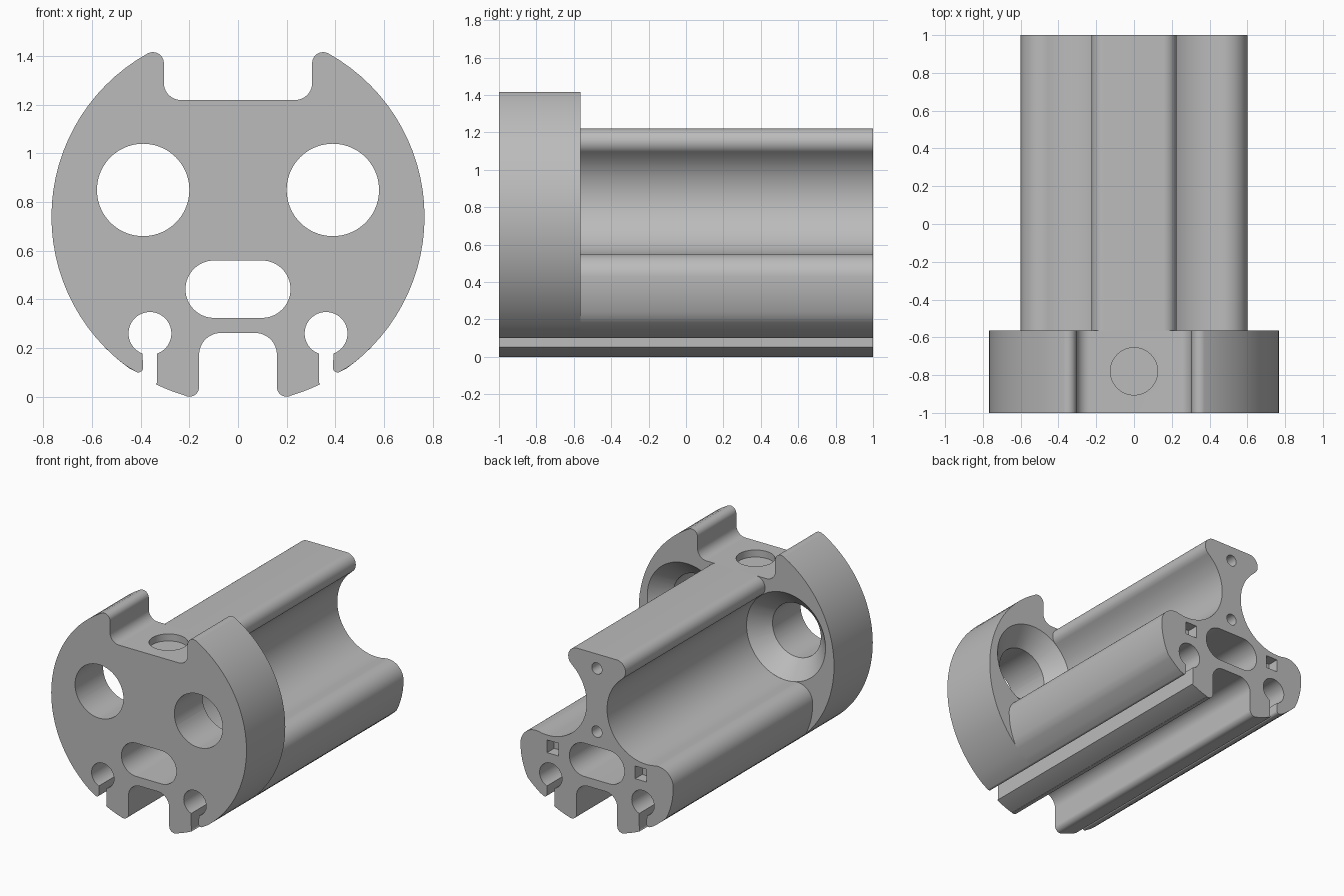
import bpy
import bmesh
from math import sin, cos, radians
from mathutils import Matrix, Vector

cube = bpy.data.objects.get("Cube")
if cube:
    bpy.data.objects.remove(cube, do_unlink=True)

FRONT, STEP, BACK = -1.0, -0.565, 1.0
DISC = (0, 0.74, 0.767)        # outer circle: x, z, radius
BORE = (0.39, 0.85)            # axis of the big side bores

grey = bpy.data.materials.new("plain grey")
grey.use_nodes = True
grey.diffuse_color = (0.5, 0.5, 0.5, 1)
grey.node_tree.nodes["Principled BSDF"].inputs["Base Color"].default_value = (0.5, 0.5, 0.5, 1)


def arc(x, z, r, start, end):
    """Points of an arc in the xz plane, angles in degrees."""
    n = max(6, int(abs(end - start) / 4))
    angles = [radians(start + (end - start) * i / n) for i in range(n + 1)]
    return [(x + r * cos(a), z + r * sin(a)) for a in angles]


def mirrored(half):
    return half + [(-x, z) for x, z in reversed(half)]


def finish(name, bm):
    bmesh.ops.recalc_face_normals(bm, faces=bm.faces)
    mesh = bpy.data.meshes.new(name)
    bm.to_mesh(mesh)
    bm.free()
    mesh.materials.append(grey)
    obj = bpy.data.objects.new(name, mesh)
    bpy.context.collection.objects.link(obj)
    return obj


def extrude(name, outline, y0, y1):
    """Closed xz outline pulled along y."""
    bm = bmesh.new()
    face = bm.faces.new([bm.verts.new((x, y0, z)) for x, z in outline])
    new = bmesh.ops.extrude_face_region(bm, geom=[face])["geom"]
    verts = [v for v in new if isinstance(v, bmesh.types.BMVert)]
    bmesh.ops.translate(bm, verts=verts, vec=(0, y1 - y0, 0))
    return finish(name, bm)


def cone(name, x, z, r0, r1, y0, y1):
    """Cone or cylinder along y."""
    bm = bmesh.new()
    place = Matrix.Translation((x, (y0 + y1) / 2, z)) @ Matrix.Rotation(radians(-90), 4, "X")
    bmesh.ops.create_cone(bm, cap_ends=True, segments=72, radius1=r0, radius2=r1,
                          depth=y1 - y0, matrix=place)
    return finish(name, bm)


def cut(target, cutters):
    """Subtract each cutter from the target, then drop the cutters."""
    bpy.context.view_layer.objects.active = target
    for cutter in cutters:
        cutter.hide_render = True
        mod = target.modifiers.new("cut", "BOOLEAN")
        mod.operation = "DIFFERENCE"
        mod.solver = "EXACT"
        mod.object = cutter
        bpy.ops.object.modifier_apply(modifier=mod.name)
        bpy.data.objects.remove(cutter, do_unlink=True)


def smooth(obj):
    bpy.ops.object.select_all(action="DESELECT")
    obj.select_set(True)
    bpy.context.view_layer.objects.active = obj
    bpy.ops.object.shade_smooth_by_angle(angle=radians(25))


# Underside shared by both parts: clip lip, keyhole, leg, central groove
underside = (
    arc(0.41, 0.12, 0.02, -56.5, -180)
    + arc(0.362, 0.26, 0.088, -69.4, 250.7)
    + [(0.333, 0.058)]
    + arc(*DISC, -63.9, -74)
    + arc(0.2, 0.04, 0.04, -74, -180)
    + arc(0.07, 0.172, 0.09, 0, 90)
)

# Front flange: notch corner, horn, round rim
flange_half = (
    arc(0.235, 1.29, 0.07, -90, 0)
    + arc(0.35, 1.3715, 0.045, 180, 61)
    + arc(*DISC, 61, -56.5)[1:-1]
    + underside
)
# Long body: top lip, side channel, lower lobe
body_half = (
    arc(0.155, 1.15, 0.07, 90, -51.8)
    + arc(*BORE, 0.31, 128.2, 282.1)[1:-1]
    + arc(0.48, 0.43, 0.12, 102.1, 0)
    + arc(0.092, 0.43, 0.508, 0, -26.9)[1:]
    + arc(*DISC, -44.7, -56.5)[1:-1]
    + underside
)
flange = extrude("front_flange", mirrored(flange_half), FRONT, STEP)
body = extrude("channel_body", mirrored(body_half), STEP, BACK)

# Oblong passage through both parts
oblong = arc(0.098, 0.442, 0.118, -90, 90) + arc(-0.098, 0.442, 0.118, 90, 270)
for part in (flange, body):
    cut(part, [extrude("oblong_cutter", oblong, FRONT - 0.1, BACK + 0.1)])

# Bores with a conical opening toward the channels
for side in (-1, 1):
    x, z = side * BORE[0], BORE[1]
    cut(flange, [
        cone("bore_cutter", x, z, 0.19, 0.19, FRONT - 0.1, STEP + 0.1),
        cone("countersink_cutter", x, z, 0.18, 0.33, STEP - 0.13, STEP + 0.02),
    ])

# Shallow round pocket in the notch floor
bm = bmesh.new()
bmesh.ops.create_cone(bm, cap_ends=True, segments=72, radius1=0.125, radius2=0.125,
                      depth=0.2, matrix=Matrix.Translation((0, -0.78, 1.27)))
cut(flange, [finish("pocket_cutter", bm)])

# Pin holes and square sockets in the rear face
for z in (1.117, 0.668):
    cut(body, [cone("pin_cutter", 0, z, 0.04, 0.04, BACK - 0.3, BACK + 0.1)])
for side in (-1, 1):
    bm = bmesh.new()
    bmesh.ops.create_cube(bm, size=1)
    bmesh.ops.scale(bm, verts=bm.verts, vec=(0.09, 0.2, 0.09))
    bmesh.ops.translate(bm, verts=bm.verts, vec=Vector((side * 0.346, BACK + 0.02, 0.46)))
    cut(body, [finish("socket_cutter", bm)])

for part in (flange, body):
    smooth(part)
